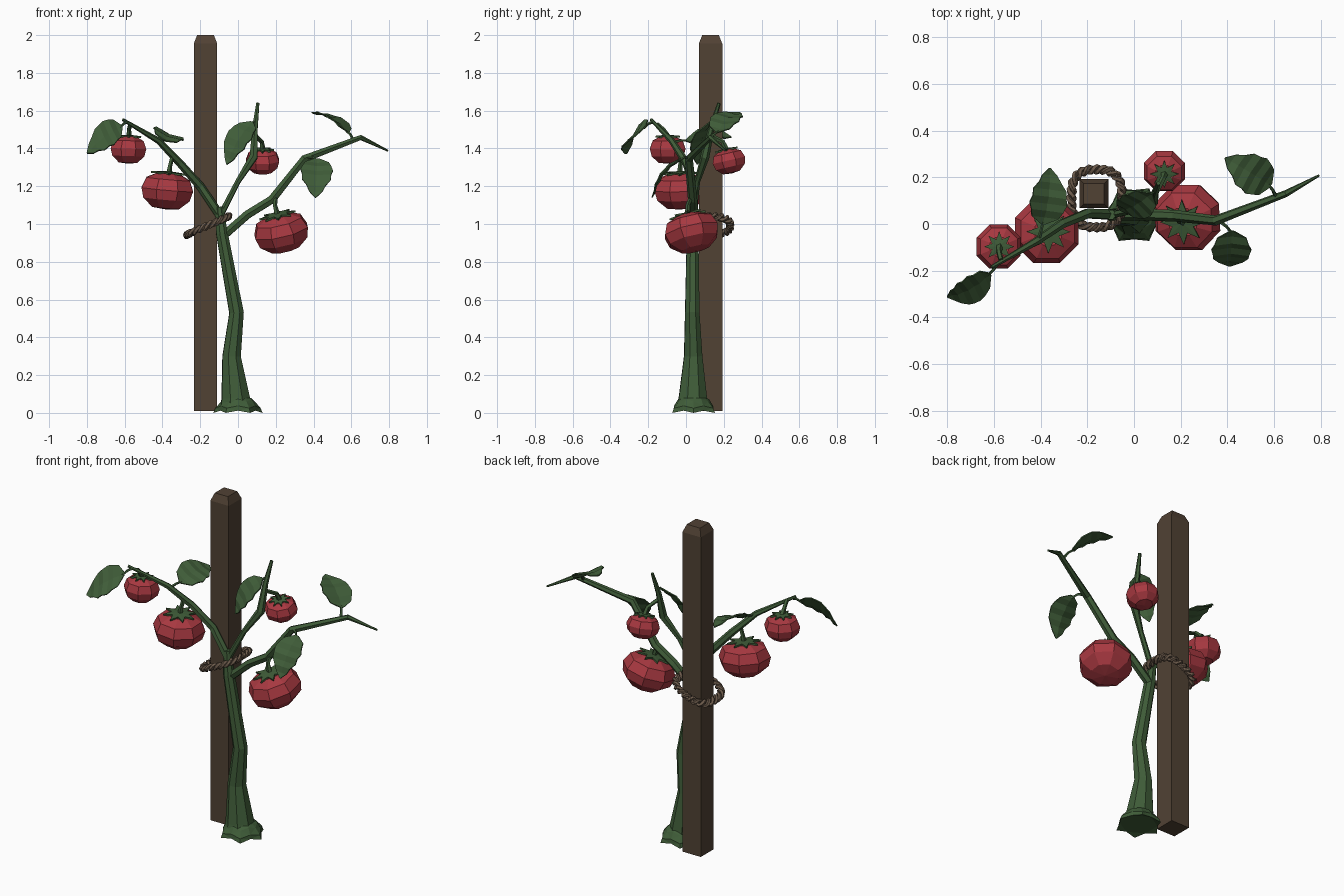
import bpy, bmesh, math
from mathutils import Vector, Euler

if "Cube" in bpy.data.objects:
    bpy.data.objects.remove(bpy.data.objects["Cube"])


def material(name, rgb):
    m = bpy.data.materials.new(name)
    m.diffuse_color = (*rgb, 1)
    m.use_nodes = True
    m.node_tree.nodes["Principled BSDF"].inputs["Base Color"].default_value = m.diffuse_color
    return m


GREEN = material("leaf green", (0.050, 0.108, 0.040))
RED = material("ripe red", (0.390, 0.040, 0.052))
WOOD = material("stake brown", (0.082, 0.054, 0.034))
ROPE = material("rope brown", (0.145, 0.100, 0.068))


def finish(bm, name, mat):
    bmesh.ops.recalc_face_normals(bm, faces=bm.faces)
    mesh = bpy.data.meshes.new(name)
    bm.to_mesh(mesh)
    bm.free()
    mesh.materials.append(mat)
    ob = bpy.data.objects.new(name, mesh)
    bpy.context.collection.objects.link(ob)
    return ob


def bridge(bm, a, b):
    n = len(a)
    for i in range(n):
        bm.faces.new((a[i], a[(i + 1) % n], b[(i + 1) % n], b[i]))


def tube(name, pts, radii, sides=6, mat=GREEN, closed=False):
    """Tapered tube along a path, with a frame carried from ring to ring."""
    pts = [Vector(p) for p in pts]
    n, bm, rings, u = len(pts), bmesh.new(), [], Vector((0.31, 0.9, 0.2))
    for i, p in enumerate(pts):
        if closed:
            t = pts[(i + 1) % n] - pts[i - 1]
        else:
            t = pts[min(i + 1, n - 1)] - pts[max(i - 1, 0)]
        t.normalize()
        u = (u - t * u.dot(t)).normalized()
        v = t.cross(u)
        rings.append([bm.verts.new(p + radii[i] * (u * math.cos(a) + v * math.sin(a)))
                      for a in (math.tau * k / sides for k in range(sides))])
    for a, b in zip(rings, rings[1:]):
        bridge(bm, a, b)
    if closed:
        bridge(bm, rings[-1], rings[0])
    else:
        bm.faces.new(rings[0])
        bm.faces.new(rings[-1])
    return finish(bm, name, mat)


# Wooden stake with a chamfered top
bm = bmesh.new()
stake_rings = []
for z, h in ((0.01, 0.062), (1.955, 0.062), (2.0, 0.044)):
    stake_rings.append([bm.verts.new((-0.172 + sx * h, 0.13 + sy * h, z))
                        for sx, sy in ((-1, -1), (1, -1), (1, 1), (-1, 1))])
for a, b in zip(stake_rings, stake_rings[1:]):
    bridge(bm, a, b)
bm.faces.new(stake_rings[0])
bm.faces.new(stake_rings[-1])
finish(bm, "stake", WOOD)

# Main stem and flared root collar
tube("main_stem",
     [(-0.01, 0.035, 0.03), (-0.013, 0.036, 0.08), (-0.034, 0.038, 0.30),
      (-0.008, 0.033, 0.53), (-0.085, 0.035, 0.95), (-0.1, 0.04, 1.09)],
     [0.09, 0.08, 0.052, 0.041, 0.033, 0.022], sides=8)
bm = bmesh.new()
collar = []
for z, r, wave in ((0.0, 0.118, 0.012), (0.025, 0.112, 0.008), (0.06, 0.086, 0.004), (0.08, 0.068, 0)):
    collar.append([bm.verts.new((r2 * math.cos(a), 0.04 + r2 * math.sin(a), z + (0.012 * (k % 2) if z < 0.07 else 0)))
                   for k in range(12) for a in (math.tau * k / 12,) for r2 in (r + wave * (-1) ** k,)])
for a, b in zip(collar, collar[1:]):
    bridge(bm, a, b)
bm.faces.new(collar[0])
bm.faces.new(collar[-1])
bmesh.ops.triangulate(bm, faces=bm.faces)
finish(bm, "root_collar", GREEN)

# Branches
tube("left_branch",
     [(-0.085, 0.04, 1.03), (-0.2, 0.045, 1.2), (-0.31, 0.0, 1.325), (-0.42, -0.075, 1.44), (-0.61, -0.185, 1.553)],
     [0.024, 0.023, 0.021, 0.017, 0.008])
tube("middle_branch",
     [(-0.09, 0.04, 1.05), (0.0, 0.06, 1.225), (0.083, 0.1, 1.355), (0.09, 0.135, 1.51), (0.105, 0.175, 1.64)],
     [0.017, 0.015, 0.024, 0.016, 0.009])
tube("right_branch",
     [(-0.075, 0.04, 0.94), (0.05, 0.04, 1.05), (0.18, 0.035, 1.13), (0.35, 0.015, 1.345), (0.65, 0.13, 1.458), (0.793, 0.208, 1.388)],
     [0.025, 0.025, 0.025, 0.022, 0.015, 0.005])

# Tomatoes: lathed body, star calyx and fruit stalk
PROFILE = ((0.52, -0.92), (0.9, -0.45), (1.0, 0.08), (0.84, 0.65), (0.42, 0.95))


def tomato(name, centre, radius, height, tilt, stalk):
    rot = Euler([math.radians(t) for t in tilt]).to_matrix()
    centre = Vector(centre)

    def place(r, a, z):
        return centre + rot @ Vector((r * radius * math.cos(a), r * radius * math.sin(a), z * height))

    bm = bmesh.new()
    rings = [[bm.verts.new(place(r, math.tau * (k + 0.5) / 8, z)) for k in range(8)] for r, z in PROFILE]
    for a, b in zip(rings, rings[1:]):
        bridge(bm, a, b)
    for ring, z in ((rings[0], -1.0), (rings[-1], 0.82)):
        pole = bm.verts.new(place(0, 0, z))
        for k in range(8):
            bm.faces.new((ring[k], ring[(k + 1) % 8], pole))
    finish(bm, name, RED)

    bm = bmesh.new()
    n = 16
    star = [bm.verts.new(place(*((0.64, math.tau * k / n, 1.0) if k % 2 == 0 else (0.33, math.tau * k / n, 1.03))))
            for k in range(n)]
    hub = bm.verts.new(place(0, 0, 1.08))
    for k in range(n):
        bm.faces.new((star[k], star[(k + 1) % n], hub))
    calyx = finish(bm, name + "_calyx", GREEN)
    solid = calyx.modifiers.new("thickness", 'SOLIDIFY')
    solid.thickness = 0.01
    path = [place(0, 0, 0.95)] + [Vector(p) for p in stalk]
    tube(name + "_stalk", path, [0.016] + [0.012] * len(stalk), sides=5)


tomato("left_tomato", (-0.375, -0.03, 1.175), 0.148, 0.098, (2, 5, 0),
       [(-0.36, -0.03, 1.31), (-0.345, -0.025, 1.37)])
tomato("far_left_tomato", (-0.58, -0.097, 1.393), 0.102, 0.074, (0, 2, 0),
       [(-0.578, -0.12, 1.50), (-0.57, -0.155, 1.53)])
tomato("middle_tomato", (0.13, 0.228, 1.332), 0.095, 0.066, (13, 0, 0),
       [(0.125, 0.195, 1.435), (0.092, 0.13, 1.47)])
tomato("right_tomato", (0.23, 0.03, 0.955), 0.154, 0.1, (13, -13, 0),
       [(0.195, 0.01, 1.10), (0.2, 0.03, 1.15)])

# Leaves: folded along the midrib, drooping and slightly jagged
WIDTHS = (0.12, 0.72, 0.86, 1.0, 0.9, 0.88, 0.6, 0.4, 0.03)


def leaf(name, base, tip, half_width, stalk_from):
    base, tip, side = Vector(base), Vector(tip), Vector(half_width)
    normal = side.cross(tip - base).normalized()
    if normal.z < 0:
        normal.negate()
    bm, rows, last = bmesh.new(), [], len(WIDTHS) - 1
    for i, w in enumerate(WIDTHS):
        t = i / last
        mid = base.lerp(tip, t) + normal * 0.025 * math.sin(math.pi * t)
        rows.append([bm.verts.new(mid + side * w * s + normal * (0.014 * abs(s) * w - 0.006 * (i % 2)))
                     for s in (-1, -0.5, 0, 0.5, 1)])
    for a, b in zip(rows, rows[1:]):
        for j in range(4):
            bm.faces.new((a[j], a[j + 1], b[j + 1], b[j]))
    bmesh.ops.triangulate(bm, faces=bm.faces)
    ob = finish(bm, name, GREEN)
    solid = ob.modifiers.new("thickness", 'SOLIDIFY')
    solid.thickness = 0.006
    solid.offset = 0
    start = Vector(stalk_from)
    tube(name + "_stalk", [start, start.lerp(base, 0.6) + Vector((0, 0, 0.006)), base.lerp(tip, 0.06)],
         [0.009, 0.007, 0.006], sides=5)


leaf("far_left_leaf", (-0.615, -0.215, 1.515), (-0.8, -0.312, 1.375), (-0.03, 0.05, 0.062), (-0.59, -0.175, 1.54))
leaf("left_leaf", (-0.39, 0.0, 1.44), (-0.36, 0.24, 1.46), (0.08, -0.01, -0.033), (-0.41, -0.07, 1.43))
leaf("middle_leaf", (0.075, 0.13, 1.54), (-0.06, 0.06, 1.315), (0.06, -0.045, -0.022), (0.09, 0.14, 1.53))
leaf("upper_right_leaf", (0.585, 0.165, 1.485), (0.39, 0.283, 1.59), (0.046, 0.075, -0.01), (0.61, 0.115, 1.443))
leaf("lower_right_leaf", (0.42, -0.03, 1.345), (0.41, -0.18, 1.14), (0.086, 0.0, -0.004), (0.36, 0.018, 1.35))

# Rope tie: two twisted strands around stake and stem
STEPS = 96
for strand in range(2):
    pts = []
    for i in range(STEPS):
        a = math.tau * i / STEPS
        twist = 12 * a + math.pi * strand
        r = 0.012 * math.cos(twist)
        x = -0.16 + (0.108 + r) * math.cos(a)
        y = 0.11 + (0.124 + r) * math.sin(a)
        # squared-off loop
        x += 0.012 * math.cos(a) * math.sin(2 * a) ** 2
        y += 0.012 * math.sin(a) * math.sin(2 * a) ** 2
        pts.append((x, y, 0.992 + 0.44 * (x + 0.16) + 0.012 * math.sin(twist)))
    tube(f"rope_strand_{strand + 1}", pts, [0.0115] * STEPS, sides=5, mat=ROPE, closed=True)
